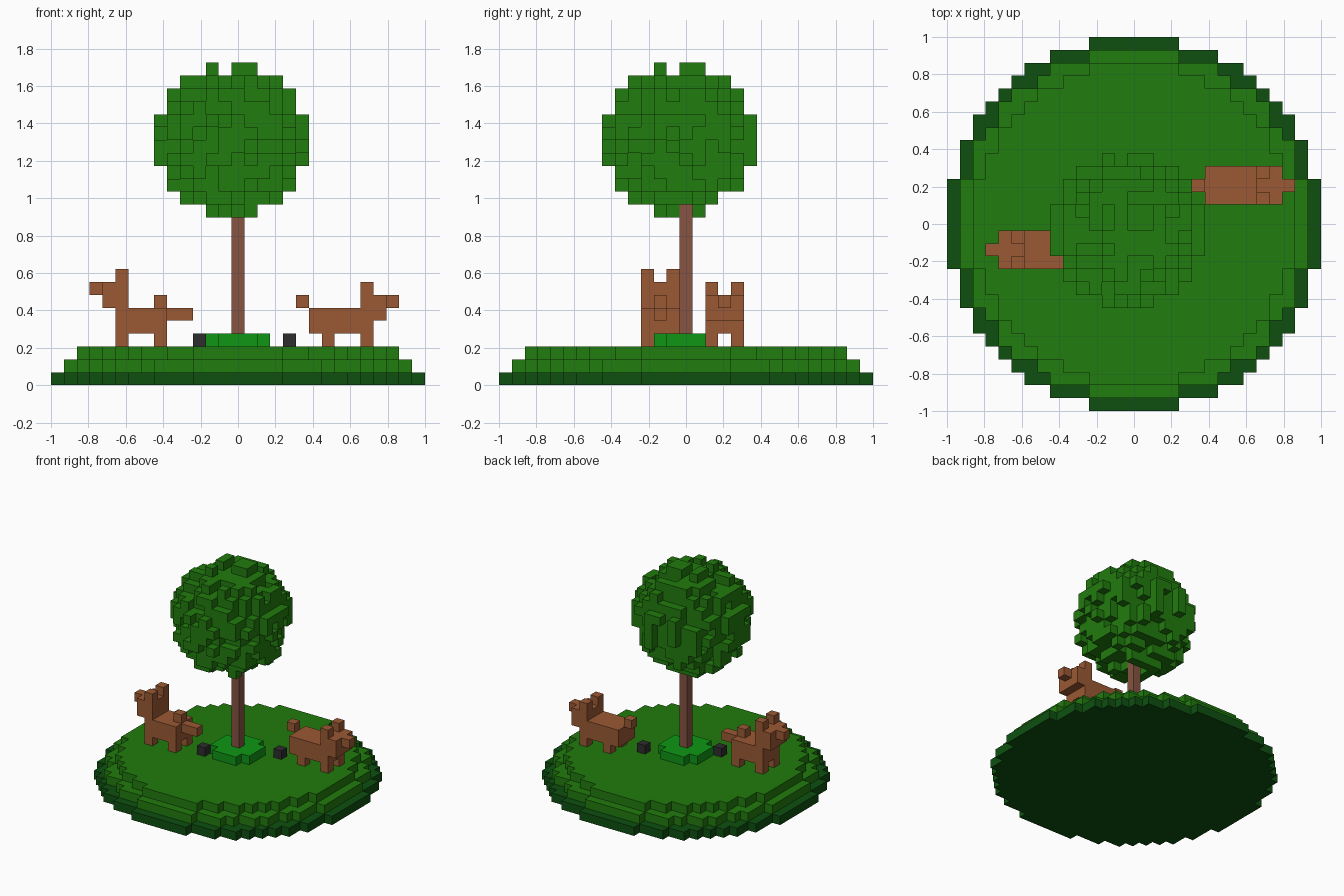
import bpy, bmesh, random
from mathutils import Vector
from itertools import product

cube = bpy.data.objects.get("Cube")
if cube:
    bpy.data.objects.remove(cube, do_unlink=True)

V = 2 / 29  # edge length of one block
random.seed(7)


def material(name, rgb):
    lin = [(c / 255 / 12.92) if c < 11 else ((c / 255 + 0.055) / 1.055) ** 2.4 for c in rgb]
    m = bpy.data.materials.new(name)
    m.use_nodes = True
    m.diffuse_color = (*lin, 1)
    m.node_tree.nodes["Principled BSDF"].inputs["Base Color"].default_value = (*lin, 1)
    return m


DARK_GREEN = material("dark green", (14, 80, 16))
LEAF_GREEN = material("leaf green", (33, 124, 14))
BRIGHT_GREEN = material("bright green", (14, 150, 20))
BARK = material("bark brown", (134, 84, 65))
FUR = material("fur brown", (155, 89, 52))
STONE = material("charcoal", (45, 45, 45))

AXES = [Vector(a) for a in ((1, 0, 0), (0, 1, 0), (0, 0, 1))]


def blocks(name, cells, mat):
    """Build the outer skin of a set of grid cells (x, y centred, z from 0)."""
    cells = set(cells)
    bm = bmesh.new()
    for c in cells:
        centre = Vector(c) + Vector((0, 0, 0.5))
        for i, s in product(range(3), (1, -1)):
            n = AXES[i] * s
            if tuple(int(a + b) for a, b in zip(c, n)) in cells:
                continue
            u, w = AXES[(i + 1) % 3] * s, AXES[(i + 2) % 3]
            corners = ((-1, -1), (1, -1), (1, 1), (-1, 1))
            bm.faces.new([bm.verts.new((centre + (n + u * a + w * b) / 2) * V)
                          for a, b in corners])
    bmesh.ops.remove_doubles(bm, verts=bm.verts, dist=V * 0.01)
    mesh = bpy.data.meshes.new(name)
    bm.to_mesh(mesh)
    bm.free()
    mesh.materials.append(mat)
    ob = bpy.data.objects.new(name, mesh)
    bpy.context.collection.objects.link(ob)
    return ob


def disc(radius, z):
    r = range(-int(radius), int(radius) + 1)
    return {(x, y, z) for x, y in product(r, r) if x * x + y * y <= radius * radius}


# Stepped round island
blocks("island_base", disc(14.5, 0), DARK_GREEN)
blocks("grass_mound", disc(13.5, 1) | disc(12.5, 2), LEAF_GREEN)
blocks("grass_patch", disc(2.5, 3), BRIGHT_GREEN)
blocks("left_stone", [(4, 2, 3)], STONE)
blocks("right_stone", [(-3, -2, 3)], STONE)

# Tree: straight trunk, round crown with a ragged outer layer
blocks("trunk", [(0, 0, z) for z in range(4, 14)], BARK)
crown = set()
for x, y, z in product(range(-6, 6), range(-6, 6), range(13, 25)):
    d = Vector((x + 0.5, y + 0.5, z - 18.5)).length
    notch = z == 24 and -1 in (x, y)
    if d <= 5 or (d <= 6 and not notch and random.random() < 0.6):
        crown.add((x, y, z))
blocks("crown", crown, LEAF_GREEN)


# Dogs: cells are (steps forward from the front legs, steps sideways, height)
def dog(side, x, y, facing, rump, head_z, tail):
    def part(name, forward, across, up):
        add(name, product(forward, across, up))

    def add(name, cells):
        blocks(f"{side}_dog_{name}", [(x + facing * f, y + a, z) for f, a, z in cells], FUR)

    wide, pair = (-1, 0, 1), (-1, 1)
    part("body", range(rump, 1), wide, (4, 5))
    part("legs", (-3, 0), pair, (3,))
    part("neck", (0, 1), wide, (head_z - 1,))
    part("head", (0, 1), wide, (head_z,))
    part("snout", (2,), (0,), (head_z,))
    part("ears", (0,), pair, (head_z + 1,))
    add("tail", tail)


dog("left", 10, 3, 1, -4, 6, [(-5, 0, 6)])
dog("right", -9, -2, -1, -3, 7, [(-3, 0, 6), (-4, 0, 5), (-5, 0, 5)])
